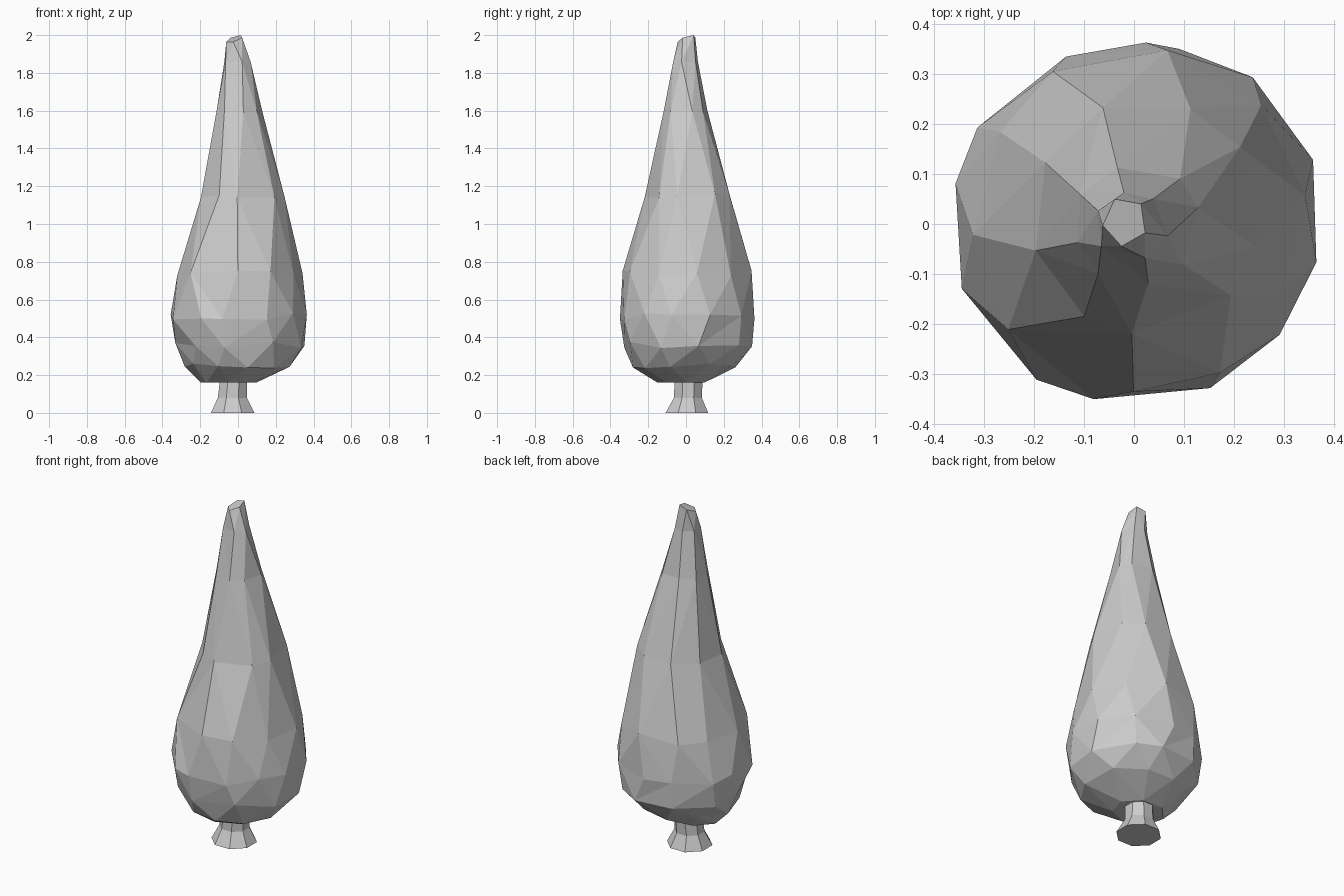
import bpy, bmesh, math, random

cube = bpy.data.objects.get("Cube")
if cube:
    bpy.data.objects.remove(cube, do_unlink=True)

random.seed(4)

grey = bpy.data.materials.new("pale grey")
grey.use_nodes = True
colour = (0.6, 0.6, 0.6, 1)
grey.diffuse_color = colour
grey.node_tree.nodes["Principled BSDF"].inputs["Base Color"].default_value = colour


def ring(bm, sides, z, cx, cy, rx, ry, start, jitter=0.0, tilt=0.0):
    """Irregular ring of (angle, vertex) pairs, ordered by angle."""
    pairs = []
    for i in range(sides):
        a = math.tau * (i + start + random.uniform(-1, 1) * jitter) / sides
        grow = 1 + random.uniform(-0.1, 0.15) * jitter
        lift = random.uniform(-1, 1) * jitter * 0.25 * rx
        lift += tilt * math.cos(a - math.pi / 4)
        pos = (cx + rx * grow * math.cos(a), cy + ry * grow * math.sin(a), z + lift)
        pairs.append((a, bm.verts.new(pos)))
    return pairs


def bridge(bm, low, high):
    """Triangulate between two rings that may differ in side count."""
    i = j = 0
    n, m = len(low), len(high)

    def angle(pairs, k):
        return pairs[k % len(pairs)][0] + math.tau * (k // len(pairs))

    while i < n or j < m:
        a, b = low[i % n][1], high[j % m][1]
        if j >= m or (i < n and angle(low, i + 1) <= angle(high, j + 1)):
            i += 1
            bm.faces.new((a, low[i % n][1], b))
        else:
            j += 1
            bm.faces.new((a, high[j % m][1], b))


def finish(bm, name, rings):
    bm.faces.new([v for _, v in rings[0]])
    bm.faces.new([v for _, v in rings[-1]])
    bmesh.ops.recalc_face_normals(bm, faces=bm.faces)
    mesh = bpy.data.meshes.new(name)
    bm.to_mesh(mesh)
    bm.free()
    mesh.materials.append(grey)
    obj = bpy.data.objects.new(name, mesh)
    bpy.context.collection.objects.link(obj)


# Tapering crown: sides, height, centre x, centre y, radius x, radius y
crown = [
    (7, 0.16, -0.05, -0.02, 0.15, 0.13),
    (10, 0.25, 0.0, -0.01, 0.28, 0.275),
    (10, 0.36, 0.01, 0.01, 0.345, 0.345),
    (12, 0.51, 0.0, 0.0, 0.37, 0.365),
    (10, 0.74, 0.01, 0.01, 0.325, 0.345),
    (9, 1.15, 0.025, 0.015, 0.225, 0.23),
    (8, 1.60, 0.005, 0.0, 0.125, 0.12),
    (6, 1.86, -0.005, -0.005, 0.073, 0.068),
]
bm = bmesh.new()
rings = []
for k, spec in enumerate(crown):
    rings.append(ring(bm, *spec, start=0.25 + 0.5 * (k % 2), jitter=0.2 if k else 0.0))
rings.append(ring(bm, 5, 1.98, -0.018, 0.005, 0.045, 0.05, 0.625, tilt=0.02))
for low, high in zip(rings, rings[1:]):
    bridge(bm, low, high)
finish(bm, "crown", rings)

# Short trunk with a flared foot
bm = bmesh.new()
rings = [
    ring(bm, 8, 0.0, -0.028, 0.005, 0.125, 0.122, 0.5),
    ring(bm, 8, 0.08, -0.03, 0.01, 0.083, 0.08, 0.5),
    ring(bm, 8, 0.2, -0.022, 0.015, 0.076, 0.08, 0.5),
]
for low, high in zip(rings, rings[1:]):
    for i in range(8):
        j = (i + 1) % 8
        bm.faces.new((low[i][1], low[j][1], high[j][1], high[i][1]))
finish(bm, "trunk", rings)
